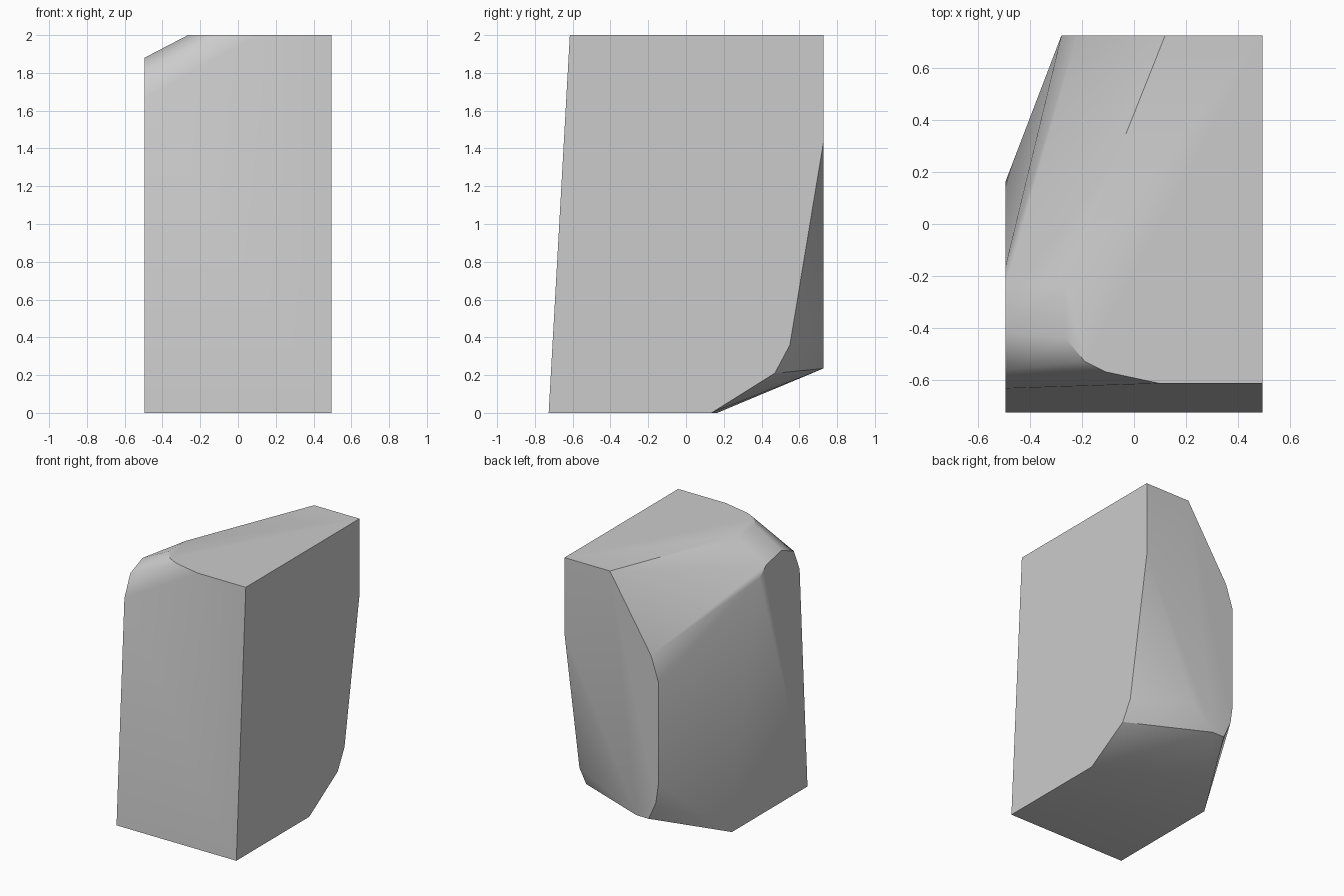
import bpy
import bmesh
import math

# Clear the default cube
default_cube = bpy.data.objects.get("Cube")
if default_cube:
    bpy.data.objects.remove(default_cube, do_unlink=True)


def make_material(name, colour):
    material = bpy.data.materials.new(name)
    material.use_nodes = True
    material.diffuse_color = colour
    shader = material.node_tree.nodes["Principled BSDF"]
    shader.inputs["Base Color"].default_value = colour
    return material


def front_y(z):
    """The front face leans back slightly as it rises."""
    return -0.727 + 0.056 * z


HALF_WIDTH, BACK, HEIGHT = 0.495, 0.727, 2.0

# Flat side of the block with its worn lower back corner: (y, z)
side_outline = [
    (front_y(0), 0), (front_y(HEIGHT), HEIGHT), (BACK, HEIGHT),
    (BACK, 1.43), (0.55, 0.36), (0.47, 0.21), (0.135, 0),
]

# Opposite side, leaning inward and rounded at the top: (y, z)
worn_side_outline = [
    (front_y(0), 0), (front_y(1.66), 1.66), (-0.565, 1.82),
    (-0.42, 1.88), (-0.24, 1.84), (-0.16, 1.77), (0.165, 0),
]

# Back face, bevelled towards the worn side: (x, z)
back_outline = [
    (0.12, HEIGHT), (-0.22, 1.46), (-0.28, 1.28), (-0.28, 0.51),
    (-0.26, 0.37), (-0.2, 0.235), (-0.1, 0.235), (0.08, 0.4),
]

# Top face, with a rounded front corner: (x, y)
top_outline = [
    (0.1, front_y(HEIGHT)), (-0.11, -0.57), (-0.19, -0.53),
    (-0.265, -0.44), (-0.265, -0.24), (-0.21, -0.12),
]

# Wrap the four face outlines into one chipped stone block
bm = bmesh.new()
for y, z in side_outline:
    bm.verts.new((HALF_WIDTH, y, z))
for y, z in worn_side_outline:
    bm.verts.new((-HALF_WIDTH, y, z))
for x, z in back_outline:
    bm.verts.new((x, BACK, z))
for x, y in top_outline:
    bm.verts.new((x, y, HEIGHT))
hull = bmesh.ops.convex_hull(bm, input=bm.verts[:])
loose = {g for g in hull["geom_interior"] + hull["geom_unused"]
         if isinstance(g, bmesh.types.BMVert)}
bmesh.ops.delete(bm, geom=list(loose), context="VERTS")

# Merge coplanar triangles into clean flat faces
bmesh.ops.dissolve_limit(bm, angle_limit=math.radians(1),
                         verts=bm.verts[:], edges=bm.edges[:])
bmesh.ops.recalc_face_normals(bm, faces=bm.faces[:])

mesh = bpy.data.meshes.new("stone_block")
bm.to_mesh(mesh)
bm.free()
block = bpy.data.objects.new("stone_block", mesh)
bpy.context.collection.objects.link(block)
mesh.materials.append(make_material("stone_grey", (0.6, 0.6, 0.6, 1)))

# Soft worn corners, crisp main edges
bpy.ops.object.select_all(action="DESELECT")
block.select_set(True)
bpy.context.view_layer.objects.active = block
bpy.ops.object.shade_smooth_by_angle(angle=math.radians(30))
